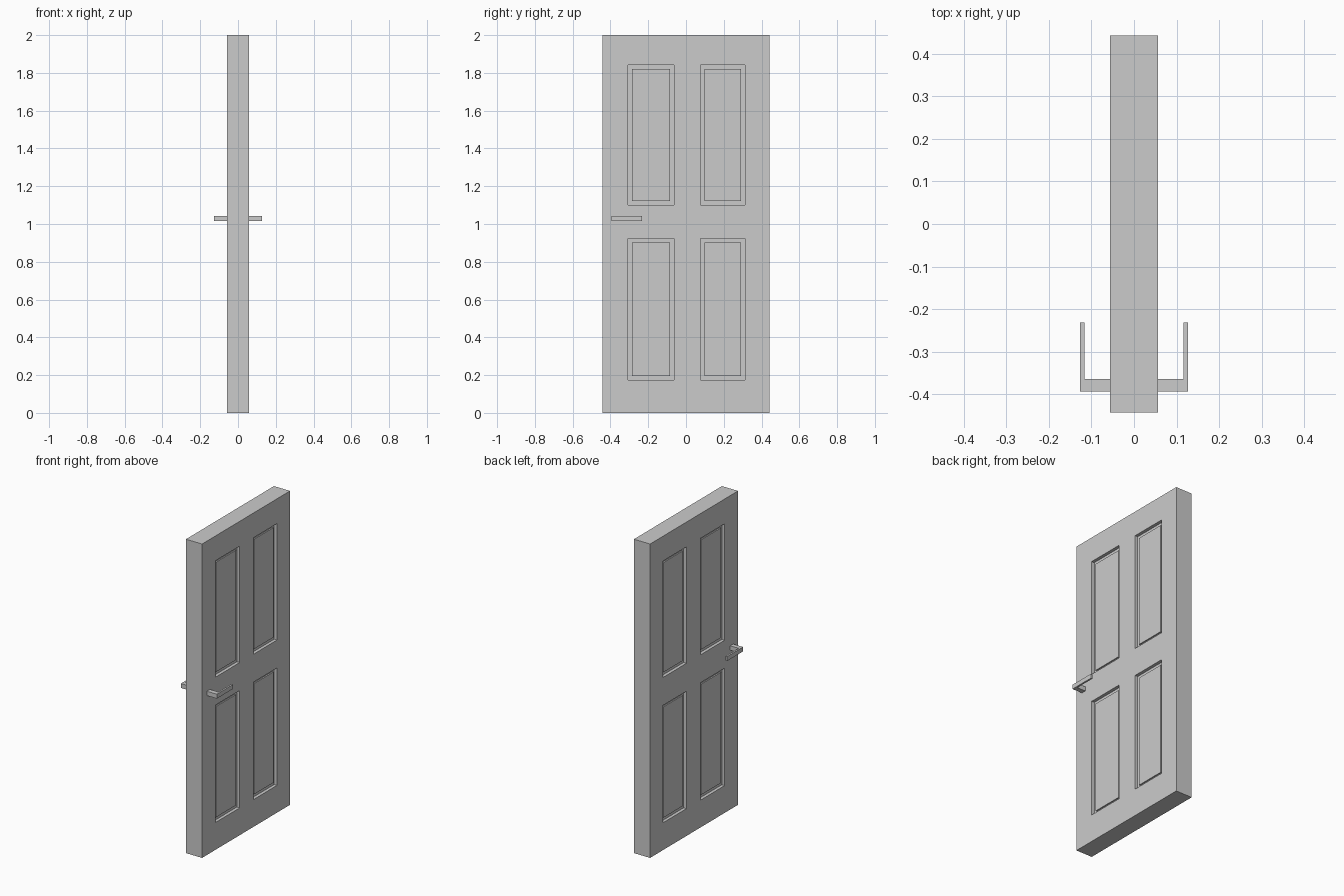
import bpy, bmesh

if "Cube" in bpy.data.objects:
    bpy.data.objects.remove(bpy.data.objects["Cube"])

HALF_T = 0.057                                   # half the slab thickness
YS = [-0.443, -0.308, -0.064, 0.077, 0.312, 0.443]
ZS = [0.0, 0.174, 0.922, 1.10, 1.842, 2.0]
RECESS, BORDER, RAISE = 0.02, 0.03, 0.008


def finish(name, bm):
    """Turn a half model into an object mirrored across x = 0."""
    bmesh.ops.recalc_face_normals(bm, faces=bm.faces[:])
    mesh = bpy.data.meshes.new(name)
    bm.to_mesh(mesh)
    bm.free()
    obj = bpy.data.objects.new(name, mesh)
    bpy.context.collection.objects.link(obj)
    mod = obj.modifiers.new("mirror", 'MIRROR')
    mod.use_axis = (True, False, False)
    mod.merge_threshold = 0.0005
    return obj


def push(bm, face, dx):
    """Extrude one face along x and return the moved face."""
    new = bmesh.ops.extrude_discrete_faces(bm, faces=[face])["faces"][0]
    bmesh.ops.translate(bm, verts=new.verts[:], vec=(dx, 0, 0))
    return new


# Door slab: gridded face with four recessed, raised-centre panels
bm = bmesh.new()
grid = [[bm.verts.new((HALF_T, y, z)) for z in ZS] for y in YS]
panels = []
for i in range(5):
    for j in range(5):
        f = bm.faces.new((grid[i][j], grid[i + 1][j],
                          grid[i + 1][j + 1], grid[i][j + 1]))
        if i in (1, 3) and j in (1, 3):
            panels.append(f)
rim = [e for e in bm.edges if e.is_boundary]
side = bmesh.ops.extrude_edge_only(bm, edges=rim)["geom"]
for v in side:
    if isinstance(v, bmesh.types.BMVert):
        v.co.x = 0.0
bm.normal_update()
for f in panels:
    f = push(bm, f, -RECESS)
    bm.normal_update()
    bmesh.ops.inset_individual(bm, faces=[f], thickness=BORDER)
    push(bm, f, RAISE)
finish("door_panel", bm)

# Lever handles: L profile seen from above, extruded upwards
profile = [(HALF_T, -0.394), (0.127, -0.394), (0.127, -0.232),
           (0.116, -0.232), (0.116, -0.364), (HALF_T, -0.364)]
bm = bmesh.new()
base = bm.faces.new([bm.verts.new((x, y, 1.015)) for x, y in profile])
top = bmesh.ops.extrude_face_region(bm, geom=[base], use_keep_orig=True)["geom"]
bmesh.ops.translate(bm, vec=(0, 0, 0.028),
                    verts=[v for v in top if isinstance(v, bmesh.types.BMVert)])
finish("lever_handles", bm)
